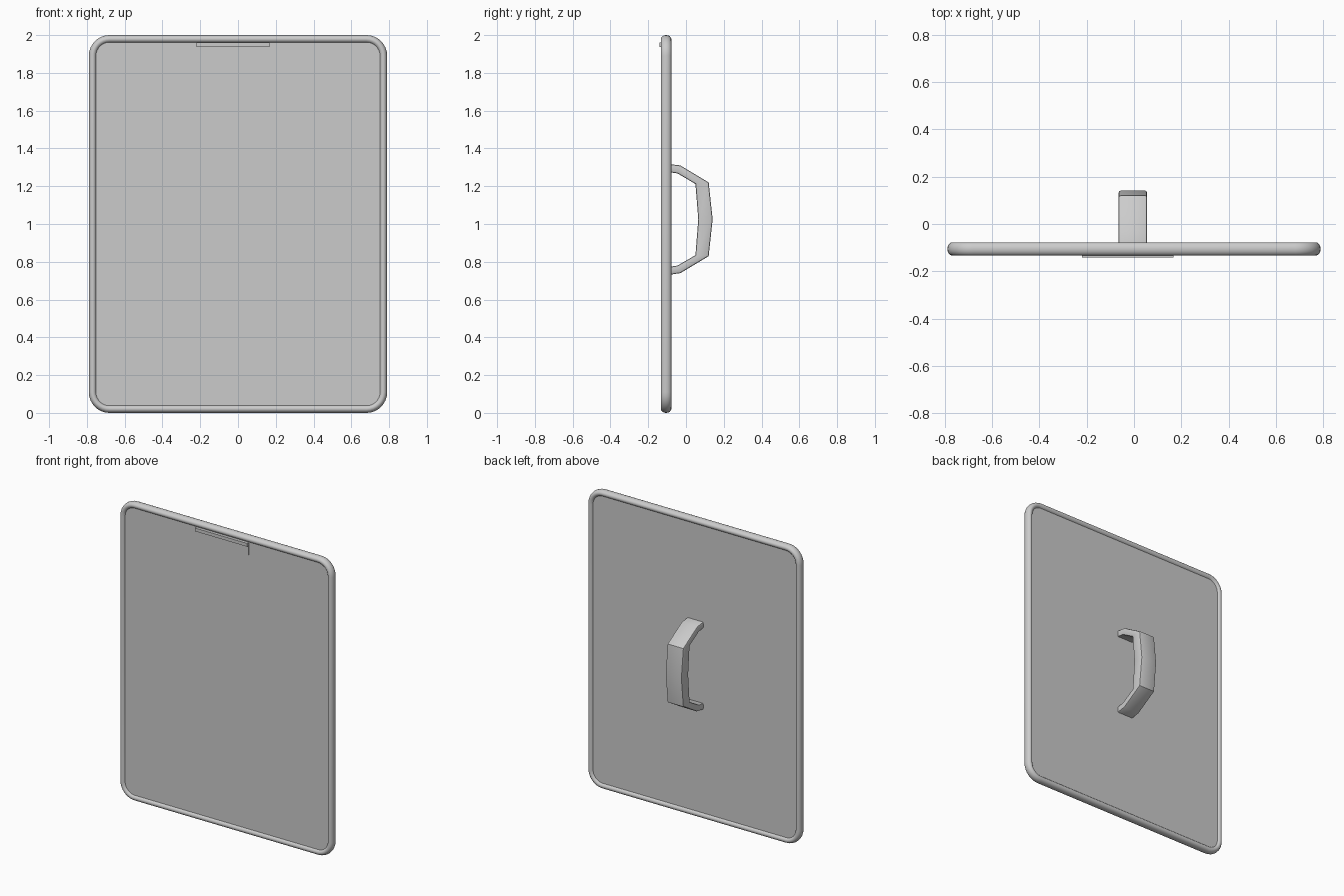
import bpy, bmesh, math

if "Cube" in bpy.data.objects:
    bpy.data.objects.remove(bpy.data.objects["Cube"])


def make_object(name, bm):
    bmesh.ops.recalc_face_normals(bm, faces=bm.faces)
    mesh = bpy.data.meshes.new(name)
    bm.to_mesh(mesh)
    bm.free()
    obj = bpy.data.objects.new(name, mesh)
    bpy.context.collection.objects.link(obj)
    return obj


def smooth(obj, angle=35):
    bpy.ops.object.select_all(action='DESELECT')
    obj.select_set(True)
    bpy.context.view_layer.objects.active = obj
    bpy.ops.object.shade_smooth_by_angle(angle=math.radians(angle))


def rounded_ring(bm, inset, y, steps=8):
    """Ring of verts around the board outline, moved inwards by inset."""
    radius = 0.11
    ring = []
    for i, (sx, sz) in enumerate([(1, 1), (-1, 1), (-1, -1), (1, -1)]):
        for k in range(steps + 1):
            a = math.pi / 2 * (i + k / steps)
            ring.append(bm.verts.new((
                sx * (0.79 - radius) + (radius - inset) * math.cos(a), y,
                1 + sz * (1 - radius) + (radius - inset) * math.sin(a))))
    return ring


def bridge(bm, a, b):
    n = len(a)
    for i in range(n):
        bm.faces.new((a[i], a[(i + 1) % n], b[(i + 1) % n], b[i]))


def box(name, x0, x1, y0, y1, z0, z1):
    bm = bmesh.new()
    bmesh.ops.create_cube(bm, size=1)
    for v in bm.verts:
        v.co = ((x0 + x1) / 2 + v.co.x * (x1 - x0),
                (y0 + y1) / 2 + v.co.y * (y1 - y0),
                (z0 + z1) / 2 + v.co.z * (z1 - z0))
    return make_object(name, bm)


# Rounded tube rim around the board
bm = bmesh.new()
rings = []
for i in range(16):
    a = 2 * math.pi * i / 16
    rings.append(rounded_ring(bm, 0.021 - 0.021 * math.cos(a),
                              -0.1055 + 0.028 * math.sin(a)))
for i in range(16):
    bridge(bm, rings[i], rings[(i + 1) % 16])
smooth(make_object("rim", bm))

# Flat board set inside the rim
bm = bmesh.new()
front = rounded_ring(bm, 0.025, -0.121)
back = rounded_ring(bm, 0.025, -0.09)
bridge(bm, front, back)
bm.faces.new(front)
bm.faces.new(back)
make_object("board", bm)

# Paper sheet on the front
bm = bmesh.new()
bm.faces.new([bm.verts.new((x, -0.1235, z)) for x, z in
              [(-0.555, 0.18), (0.555, 0.18), (0.555, 1.89), (-0.555, 1.89)]])
make_object("paper_sheet", bm)

# Paper clip: thin plate with a raised bar along the top
box("clip_plate", -0.22, 0.167, -0.127, -0.119, 1.875, 1.96)
box("clip_bar", -0.22, 0.167, -0.141, -0.119, 1.938, 1.96)

# Bent strap handle on the back, extruded from its side profile
outer = [(-0.095, 1.318), (-0.03, 1.31), (0.12, 1.22), (0.141, 1.025),
         (0.12, 0.83), (-0.03, 0.74), (-0.095, 0.73)]
inner = [(-0.095, 1.275), (-0.045, 1.268), (0.05, 1.212), (0.065, 1.025),
         (0.05, 0.835), (-0.045, 0.78), (-0.095, 0.772)]
bm = bmesh.new()
sections = []
for (yo, zo), (yi, zi) in zip(outer, inner):
    sections.append([bm.verts.new(p) for p in [
        (-0.065, yo, zo), (0.055, yo, zo), (0.055, yi, zi), (-0.065, yi, zi)]])
for a, b in zip(sections, sections[1:]):
    bridge(bm, a, b)
bm.faces.new(sections[0])
bm.faces.new(sections[-1])
long_edges = [e for e in bm.edges
              if any(e.verts[0] in s and e.verts[1] not in s for s in sections)]
bmesh.ops.bevel(bm, geom=long_edges, offset=0.008, segments=2, profile=0.5,
                affect='EDGES')
smooth(make_object("handle", bm), 30)
